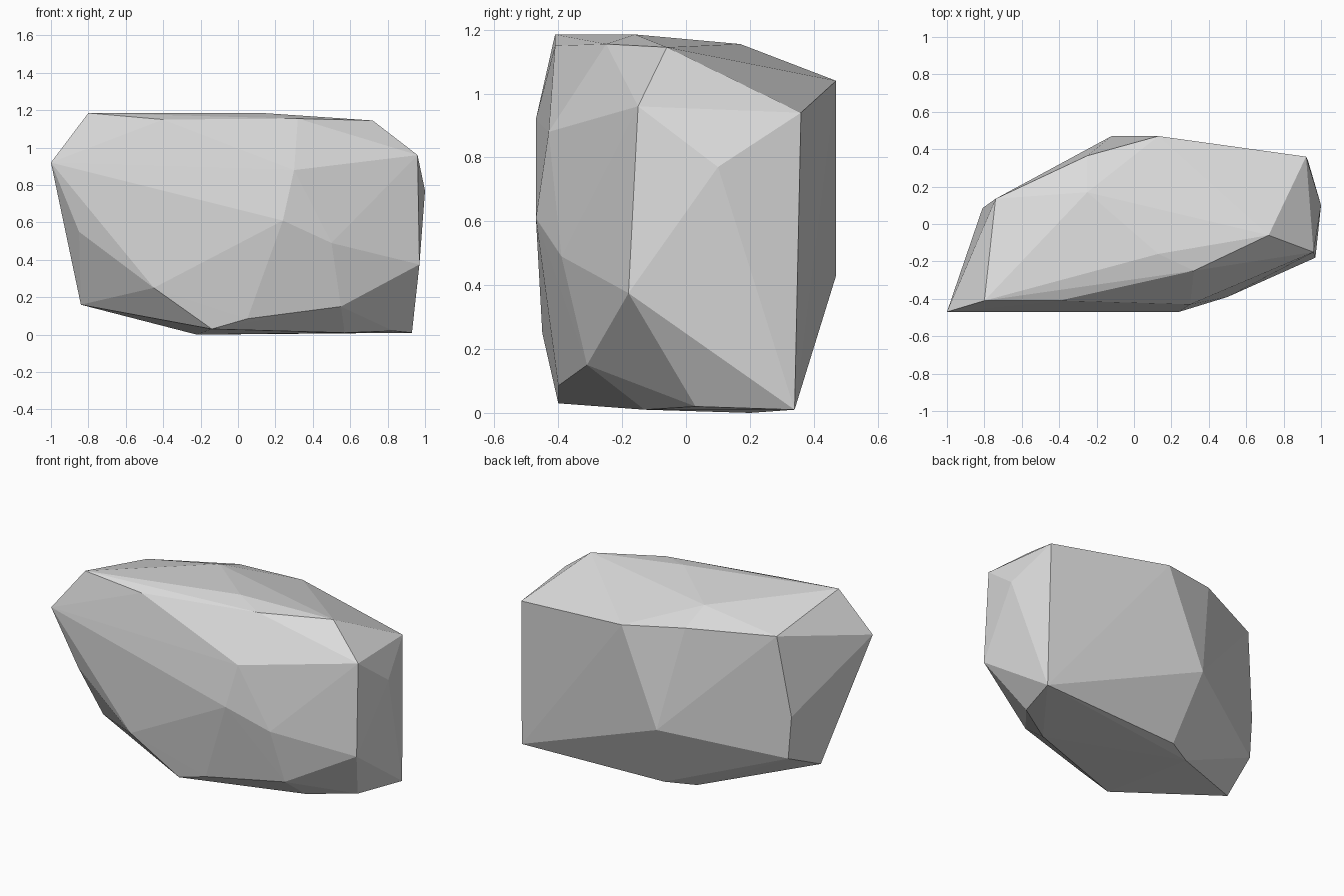
import bpy
import bmesh
from mathutils import Vector

# Remove the default cube
default_cube = bpy.data.objects.get("Cube")
if default_cube:
    bpy.data.objects.remove(default_cube, do_unlink=True)


def make_material(name, colour):
    material = bpy.data.materials.new(name)
    material.use_nodes = True
    material.diffuse_color = colour
    shader = next(node for node in material.node_tree.nodes if node.type == "BSDF_PRINCIPLED")
    shader.inputs["Base Color"].default_value = colour
    shader.inputs["Roughness"].default_value = 0.9
    return material


def build_faceted_stone(name, corner_groups, material):
    """Wrap the chiselled corners in a convex, flat-shaded skin."""
    mesh = bpy.data.meshes.new(name)
    shell = bmesh.new()
    for corners in corner_groups:
        for corner in corners:
            shell.verts.new(Vector(corner))
    bmesh.ops.convex_hull(shell, input=shell.verts[:])

    # Drop any corner that the skin swallowed
    buried = [vert for vert in shell.verts if not vert.link_faces]
    bmesh.ops.delete(shell, geom=buried, context="VERTS")
    bmesh.ops.recalc_face_normals(shell, faces=shell.faces[:])
    for face in shell.faces:
        face.smooth = False
    shell.to_mesh(mesh)
    shell.free()

    mesh.materials.append(material)
    stone = bpy.data.objects.new(name, mesh)
    bpy.context.scene.collection.objects.link(stone)
    return stone


# Crown: the gently sloping upper facets
crown = [
    (-.8, -.41, 1.185), (-.4, -.41, 1.15), (.13, -.16, 1.185),
    (.32, -.25, 1.155), (.72, -.06, 1.145), (-.25, .17, 1.155),
    (-.74, .135, 1.07), (-.25, .365, 1.08), (.13, .47, 1.04),
]

# Front: the broad bulging face
front = [
    (-1, -.47, .92), (.3, -.43, .88), (.24, -.47, .61),
    (.5, -.39, .49), (.4, -.37, .35), (-.45, -.45, .25),
    (-.85, -.41, .55),
]

# Left end: the steep wall on the +x side
left_end = [
    (.96, -.15, .96), (1, .1, .77), (.97, -.18, .375), (.92, .36, .94),
]

# Right end and back: the slanting rear walls
rear = [
    (-.81, .085, .55), (-.79, .09, .28), (-.84, -.17, .16),
    (-.12, .47, .43), (-.5, .15, .18),
]

# Base: the shallow underside
base = [
    (-.14, -.4, .03), (.05, -.4, .085), (.55, -.31, .15),
    (.93, .34, .01), (.83, .03, .02), (.57, -.13, .01),
    (-.22, .2, 0), (-.05, .29, .01),
]

stone_grey = make_material("stone grey", (.72, .72, .72, 1))
build_faceted_stone("boulder", [crown, front, left_end, rear, base], stone_grey)
